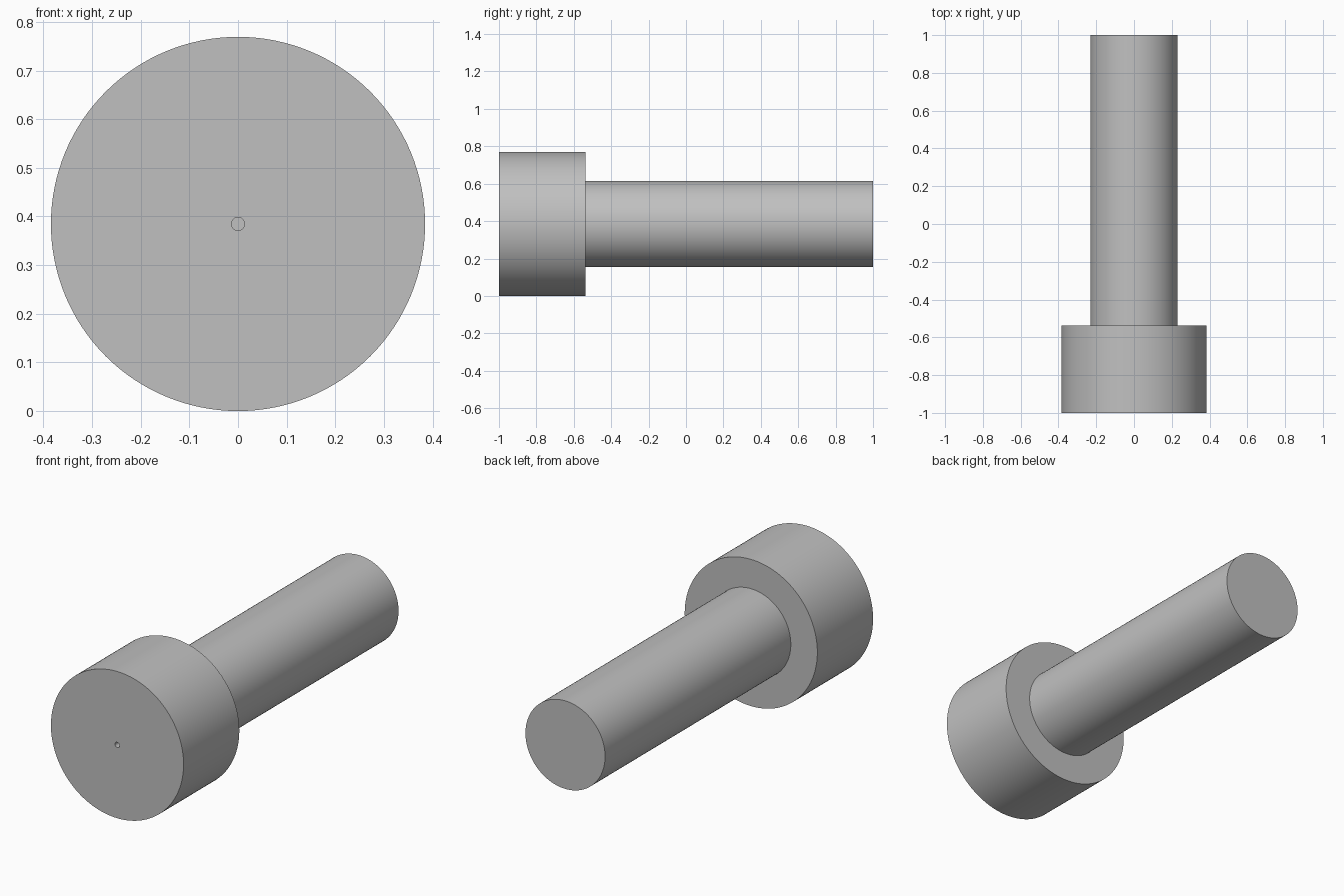
import bpy, bmesh, math
from mathutils import Matrix, Vector

cube = bpy.data.objects.get("Cube")
if cube:
    bpy.data.objects.remove(cube, do_unlink=True)

HEAD_R, SHANK_R, HOLE_R = 0.3846, 0.2308, 0.0135
FRONT, SHOULDER, BACK, HOLE_END = -1.0, -0.5385, 1.0, -0.77
SEGMENTS = 128

# Plain grey metal
steel = bpy.data.materials.new("grey_steel")
steel.use_nodes = True
colour = (0.53, 0.53, 0.53, 1)
steel.diffuse_color = colour
steel.node_tree.nodes["Principled BSDF"].inputs["Base Color"].default_value = colour


def lathe(name, profile):
    """Turn a (radius, y) profile around the long axis."""
    bm = bmesh.new()
    verts = [bm.verts.new((r, y, 0)) for r, y in profile]
    edges = [bm.edges.new(pair) for pair in zip(verts, verts[1:])]
    bmesh.ops.spin(bm, geom=verts + edges, cent=(0, 0, 0), axis=(0, 1, 0),
                   angle=math.tau, steps=SEGMENTS, use_duplicate=False)
    bmesh.ops.remove_doubles(bm, verts=bm.verts, dist=1e-5)
    bmesh.ops.recalc_face_normals(bm, faces=bm.faces)
    bmesh.ops.transform(bm, matrix=Matrix.Translation(Vector((0, 0, HEAD_R))),
                        verts=bm.verts)
    mesh = bpy.data.meshes.new(name)
    bm.to_mesh(mesh)
    bm.free()
    mesh.materials.append(steel)
    obj = bpy.data.objects.new(name, mesh)
    bpy.context.collection.objects.link(obj)
    bpy.ops.object.select_all(action='DESELECT')
    obj.select_set(True)
    bpy.context.view_layer.objects.active = obj
    bpy.ops.object.shade_smooth_by_angle(angle=math.radians(30))
    return obj


# Head with its small blind centre hole, stepping down to the plain shank
lathe("bolt_body", [
    (0, HOLE_END), (HOLE_R, HOLE_END), (HOLE_R, FRONT),
    (HEAD_R, FRONT), (HEAD_R, SHOULDER),
    (SHANK_R, SHOULDER), (SHANK_R, BACK), (0, BACK),
])
